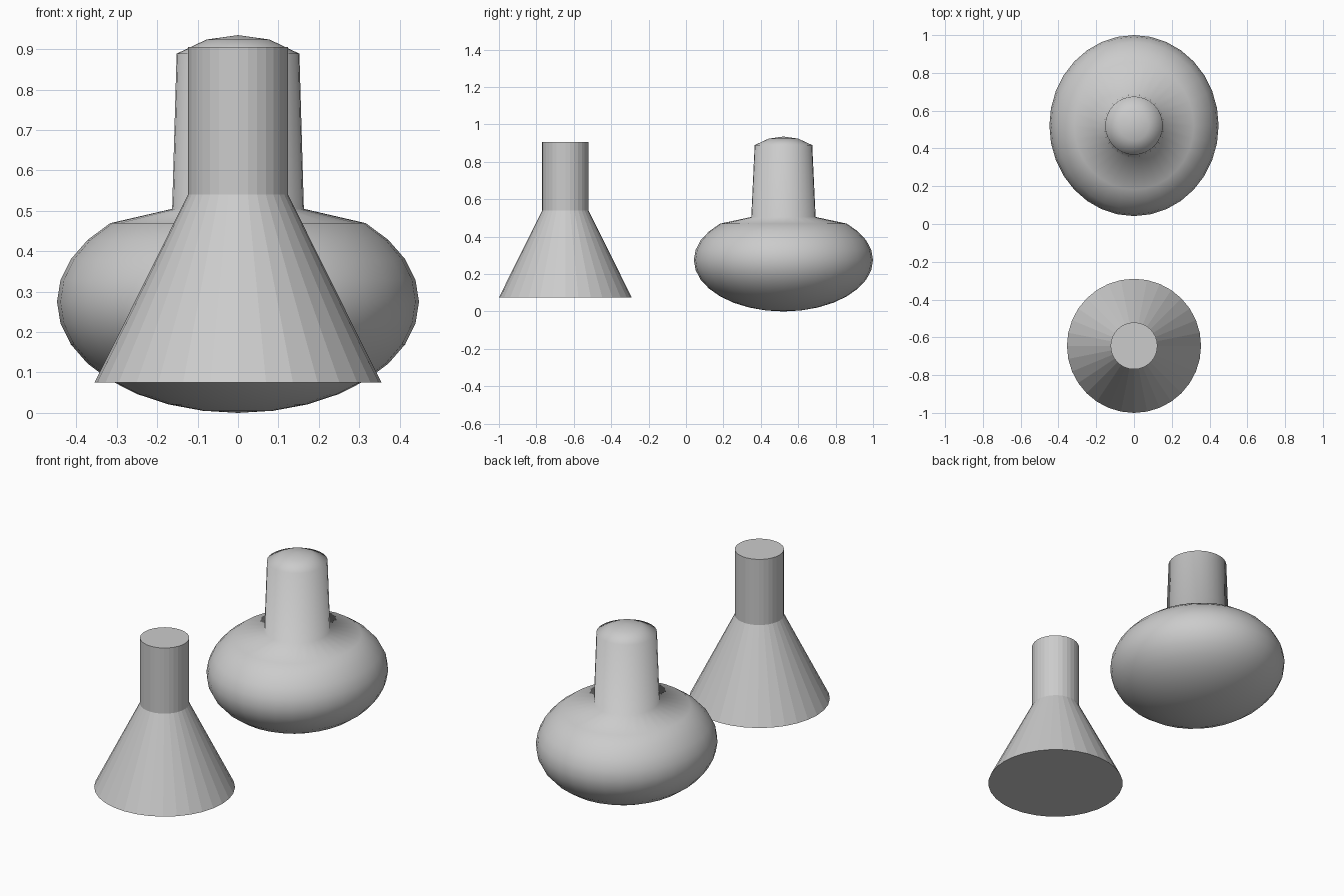
import bpy, bmesh
from math import sin, cos, pi, radians

if "Cube" in bpy.data.objects:
    bpy.data.objects.remove(bpy.data.objects["Cube"])

SIDES = 32


def lathe(name, profile, center_y, smooth):
    """Spin (rx, ry, z) rings, listed bottom to top, into a closed solid.
    A ring of zero radius becomes a pole; other ends get a flat cap."""
    bm = bmesh.new()
    rings = []
    for rx, ry, z in profile:
        if rx == 0:
            rings.append([bm.verts.new((0, 0, z))])
        else:
            rings.append([bm.verts.new((rx * cos(2 * pi * i / SIDES),
                                        ry * sin(2 * pi * i / SIDES), z))
                          for i in range(SIDES)])
    for low, high in zip(rings, rings[1:]):
        for i in range(SIDES):
            j = (i + 1) % SIDES
            if len(low) == 1:
                bm.faces.new((low[0], high[j], high[i]))
            elif len(high) == 1:
                bm.faces.new((low[i], low[j], high[0]))
            else:
                bm.faces.new((low[i], low[j], high[j], high[i]))
    for end in (rings[0], rings[-1]):
        if len(end) > 1:
            bm.faces.new(end)
    bmesh.ops.recalc_face_normals(bm, faces=bm.faces[:])
    for face in bm.faces:
        face.smooth = smooth
    mesh = bpy.data.meshes.new(name)
    bm.to_mesh(mesh)
    bm.free()
    obj = bpy.data.objects.new(name, mesh)
    obj.location.y = center_y
    bpy.context.collection.objects.link(obj)
    return obj


# Conical flask: flat-shaded, wide base and straight neck
lathe("conical_flask", [(0.355, 0.355, 0.075), (0.124, 0.124, 0.54),
                        (0.124, 0.124, 0.905)], -0.645, False)

# Round flask: squashed sphere up to 45 degrees latitude
RX, RY, RZ = 0.448, 0.479, 0.275
body = [(0, 0, 0)]
for step in range(-7, 5):
    a = radians(11.25 * step)
    body.append((RX * cos(a), RY * cos(a), RZ + RZ * sin(a)))

# Sloping shoulder, tapering neck and shallow domed top
neck = [(0.163, 0.172, 0.505), (0.152, 0.154, 0.889),
        (0.078, 0.079, 0.924), (0, 0, 0.935)]
lathe("round_flask", body + neck, 0.521, True)
